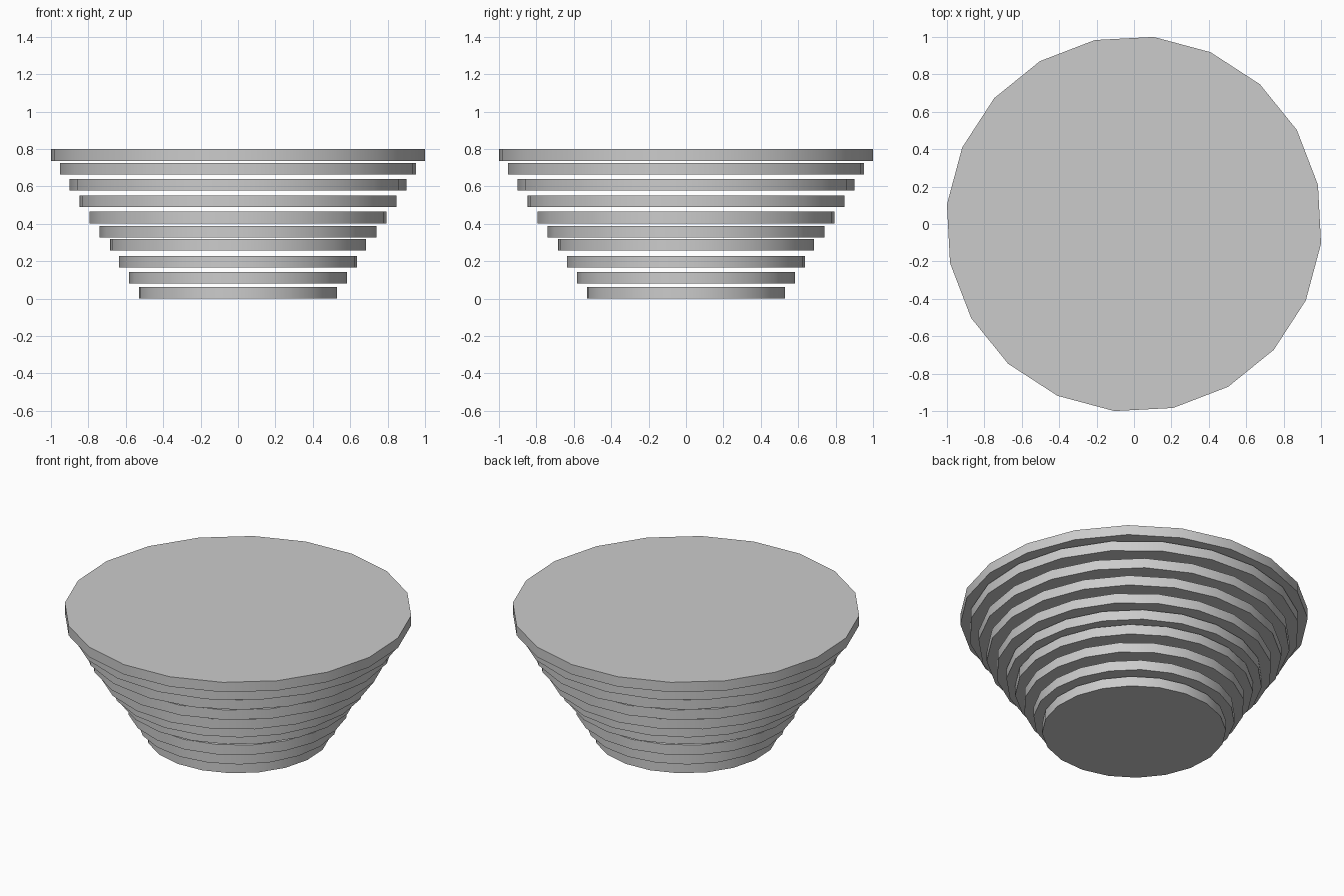
import bpy
import math

if "Cube" in bpy.data.objects:
    bpy.data.objects.remove(bpy.data.objects["Cube"])

THICKNESS = 0.063
SIDES = 20

# Each disc: height of its underside, half width, twist in degrees
DISCS = [
    (0.000, 0.529, 12), (0.080, 0.582, 0), (0.166, 0.636, 6),
    (0.257, 0.684, 12), (0.326, 0.740, 0), (0.403, 0.794, 6),
    (0.489, 0.848, 12), (0.577, 0.901, 0), (0.663, 0.951, 6),
    (0.737, 1.000, 12),
]

grey = bpy.data.materials.new("plain_grey")
grey.diffuse_color = (0.6, 0.6, 0.6, 1)
grey.use_nodes = True
grey.node_tree.nodes["Principled BSDF"].inputs["Base Color"].default_value = grey.diffuse_color


def add_disc(number, bottom, half_width, twist):
    # Corner radius that gives the wanted width at this twist
    radius = half_width / math.cos(math.radians(min(twist, 18 - twist)))
    bpy.ops.mesh.primitive_cylinder_add(
        vertices=SIDES, radius=radius, depth=THICKNESS,
        location=(0, 0, bottom + THICKNESS / 2))
    disc = bpy.context.object
    disc.name = f"disc_{number:02d}"
    # The primitive's first corner lies on an axis
    disc.rotation_euler.z = math.radians(twist)
    disc.data.materials.append(grey)
    bpy.ops.object.shade_smooth_by_angle(angle=math.radians(30))


# Stack of separate discs widening upwards
for i, (bottom, half_width, twist) in enumerate(DISCS, 1):
    add_disc(i, bottom, half_width, twist)
